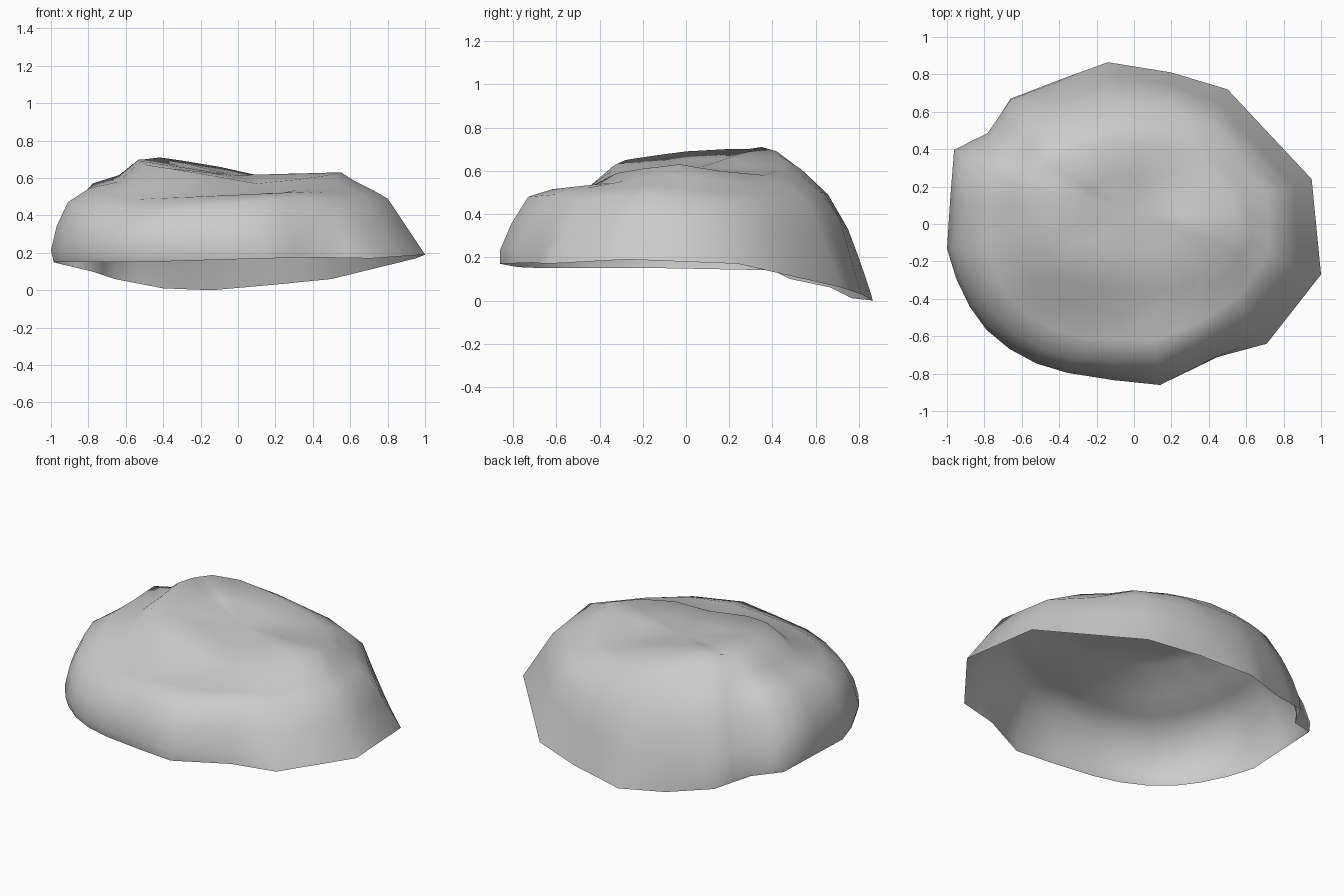
import bpy, bmesh
from mathutils import Vector

if "Cube" in bpy.data.objects:
    bpy.data.objects.remove(bpy.data.objects["Cube"])

# Contours of the rock shell, counter-clockwise seen from above, starting at the front
rim = [(.14, -.86, .17), (.45, -.71, .175), (.71, -.64, .17), (1, -.27, .19),
       (.95, .24, .17), (.50, .72, .06), (.20, .81, .03), (-.14, .865, .0),
       (-.40, .77, .01), (-.66, .67, .06), (-.78, .48, .10), (-.95, .40, .14),
       (-.985, -.13, .15), (-.86, -.44, .15), (-.65, -.66, .15), (-.35, -.78, .155)]
shoulder = [(.12, -.73, .48), (.38, -.61, .49), (.60, -.48, .47), (.80, -.20, .49),
            (.79, .18, .45), (.45, .58, .43), (.20, .71, .38), (-.14, .75, .33),
            (-.38, .69, .36), (-.59, .59, .40), (-.70, .45, .42), (-.88, .33, .46),
            (-.91, -.12, .47), (-.82, -.38, .44), (-.63, -.59, .40), (-.33, -.72, .43)]
plateau = [(.10, -.36, .57), (.30, -.32, .59), (.45, -.20, .61), (.55, -.03, .63),
           (.52, .15, .60), (.35, .36, .58), (.17, .42, .60), (-.10, .44, .66),
           (-.28, .42, .69), (-.42, .35, .71), (-.50, .28, .70), (-.53, .18, .70),
           (-.52, 0, .69), (-.49, -.15, .67), (-.36, -.28, .65), (-.18, -.34, .62)]
centre = Vector((-.02, .06, .615))


def clamp(v):
    return max(0, min(1, v))


def refine(ring):
    # Add midpoints, pushed out where the front left corner is rounded
    result = []
    for a, b in zip(ring, ring[1:] + ring[:1]):
        m = (Vector(a) + Vector(b)) / 2
        k = clamp(2.4 * m.x * m.y) if m.x < 0 else 0
        result += [Vector(a), m + Vector((m.x, m.y, 0)).normalized() * .02 * k]
    return result


def blend(ring_a, ring_b, t, out=0, dz=0, back=0):
    # In-between contour: front and left get the bulge and ledge, the back a swell
    result = []
    for a, b in zip(ring_a, ring_b):
        p = a.lerp(b, t)
        k = clamp(.5 - .7 * p.x - .6 * p.y)
        swell = back * clamp(1.8 * p.y - 1.2 * max(p.x, 0))
        side = Vector((p.x, p.y, 0)).normalized()
        result.append(p + side * out * k + Vector((0, 0, dz * k + swell)))
    return result


rim, shoulder, plateau = refine(rim), refine(shoulder), refine(plateau)
rings = [rim, blend(rim, shoulder, .2, .03), blend(rim, shoulder, .6, .03), shoulder,
         blend(shoulder, plateau, .3, 0, .01, .06),
         blend(shoulder, plateau, .7, 0, -.045, .06), plateau,
         blend(plateau, [centre] * len(plateau), .5)]

# Rock shell, open underneath
bm = bmesh.new()
loops = [[bm.verts.new(p) for p in ring] for ring in rings]
n = len(rim)
for low, high in zip(loops, loops[1:]):
    for i in range(n):
        j = (i + 1) % n
        bm.faces.new((low[i], low[j], high[j], high[i]))
tip = bm.verts.new(centre)
for i in range(n):
    bm.faces.new((loops[-1][i], loops[-1][(i + 1) % n], tip))
for f in bm.faces:
    f.smooth = True
mesh = bpy.data.meshes.new("rock_shell")
bm.to_mesh(mesh)
bm.free()
rock = bpy.data.objects.new("rock_shell", mesh)
bpy.context.collection.objects.link(rock)
